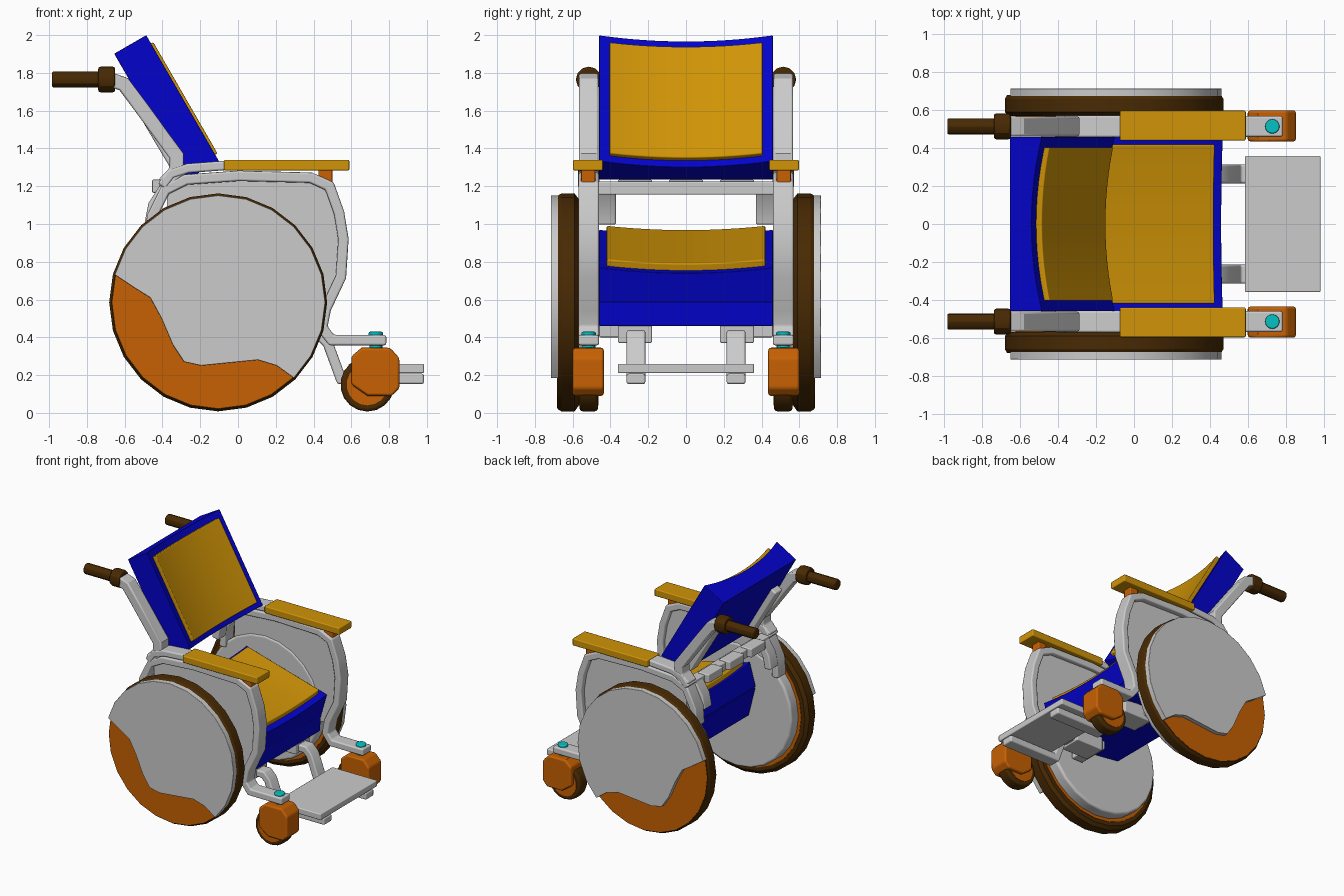
import bpy, bmesh, math
from mathutils import Matrix, Vector

if "Cube" in bpy.data.objects:
    bpy.data.objects.remove(bpy.data.objects["Cube"])


def material(name, rgb):
    m = bpy.data.materials.new(name)
    m.diffuse_color = (*rgb, 1)
    m.use_nodes = True
    m.node_tree.nodes["Principled BSDF"].inputs["Base Color"].default_value = m.diffuse_color
    return m


GRAY = material("frame gray", (0.60, 0.60, 0.60))
BLUE = material("fabric blue", (0.001, 0.001, 0.60))
YELLOW = material("cushion yellow", (0.63, 0.295, 0.002))
ORANGE = material("orange", (0.57, 0.12, 0.001))
BROWN = material("rubber brown", (0.066, 0.023, 0.001))
CYAN = material("bolt cyan", (0.001, 0.54, 0.55))


def finish(name, bm, mat, bevel=0.0):
    bmesh.ops.recalc_face_normals(bm, faces=bm.faces)
    mesh = bpy.data.meshes.new(name)
    bm.to_mesh(mesh)
    bm.free()
    mesh.materials.append(mat)
    ob = bpy.data.objects.new(name, mesh)
    bpy.context.collection.objects.link(ob)
    ob.location.x = 0.005
    if bevel:
        b = ob.modifiers.new("bevel", 'BEVEL')
        b.width = bevel
        b.segments = 2
        b.limit_method = 'ANGLE'
        b.angle_limit = math.radians(40)
        b.harden_normals = True
    return ob


def loft(name, rings, mat, bevel=0.0, closed=False):
    """Join equal-length rings of points into a skin, capped unless closed."""
    bm = bmesh.new()
    vs = [[bm.verts.new(p) for p in r] for r in rings]
    n = len(vs[0])
    for i in range(len(vs) if closed else len(vs) - 1):
        a, b = vs[i], vs[(i + 1) % len(vs)]
        for k in range(n):
            bm.faces.new((a[k], a[(k + 1) % n], b[(k + 1) % n], b[k]))
    if not closed:
        bm.faces.new(vs[0])
        bm.faces.new(vs[-1])
    return finish(name, bm, mat, bevel)


def prism(name, outline, y0, y1, mat, bevel=0.0):
    """Extrude an xz outline along y."""
    return loft(name, [[(x, y, z) for x, z in outline] for y in (y0, y1)], mat, bevel)


def box(name, x0, x1, y0, y1, z0, z1, mat, bevel=0.008):
    return prism(name, [(x0, z0), (x1, z0), (x1, z1), (x0, z1)], y0, y1, mat, bevel)


def tube(name, path, y, width, depth, mat=GRAY):
    """Sweep a flat bar along an xz path with mitred corners."""
    pts = [Vector(p) for p in path]
    rings = []
    for i, p in enumerate(pts):
        a = (p - pts[i - 1]).normalized() if i else None
        b = (pts[i + 1] - p).normalized() if i < len(pts) - 1 else None
        t = (a + b).normalized() if a and b else (a or b)
        n = Vector((-t.y, t.x))
        h = width / 2 / (max(0.6, t.dot(a)) if a else 1)
        p0, p1 = p - n * h, p + n * h
        rings.append([(p0.x, y - depth / 2, p0.y), (p1.x, y - depth / 2, p1.y),
                      (p1.x, y + depth / 2, p1.y), (p0.x, y + depth / 2, p0.y)])
    return loft(name, rings, mat, 0.012)


def cylinder(name, loc, r, length, axis, mat, segs=16, bevel=0.0):
    bm = bmesh.new()
    rot = {'x': Matrix.Rotation(math.pi / 2, 4, 'Y'),
           'y': Matrix.Rotation(math.pi / 2, 4, 'X'), 'z': Matrix()}[axis]
    bmesh.ops.create_cone(bm, cap_ends=True, segments=segs, radius1=r, radius2=r,
                          depth=length, matrix=Matrix.Translation(loc) @ rot)
    return finish(name, bm, mat, bevel)


def lathe_ring(name, cx, cz, profile, mat, segs):
    """Spin a closed (radius, y) profile about a y axis."""
    rings = []
    for i in range(segs):
        a = 2 * math.pi * i / segs
        rings.append([(cx + r * math.cos(a), y, cz + r * math.sin(a)) for r, y in profile])
    return loft(name, rings, mat, 0, True)


def pad(name, origin, d, n, s0, s1, top, bottom, half, mat, sag, bevel=0.008):
    """Slab along direction d whose upper face is hollowed across its width."""
    o, d, n = Vector(origin), Vector(d).normalized(), Vector(n).normalized()
    rings = []
    for i in range(13):
        y = half * (i / 6 - 1)
        dip = sag * (1 - (y / 0.46) ** 2)
        c = [o + d * s0 + n * bottom, o + d * s1 + n * bottom,
             o + d * s1 + n * (top - dip), o + d * s0 + n * (top - dip)]
        rings.append([(p.x, y, p.y) for p in c])
    return loft(name, rings, mat, bevel)


# Backrest shell and cushion
bd, bn = (0.5, -0.866), (0.866, 0.5)
pad("backrest", (-0.49, 2.0), bd, bn, 0, 0.77, 0, -0.197, 0.46, BLUE, 0.065, 0.004)
pad("backrest_cushion", (-0.49, 2.0), bd, bn, 0.05, 0.73, 0.028, -0.09, 0.405, YELLOW, 0.06)

# Seat shell, cushion and base
sd, sn = (0.962, -0.271), (0.271, 0.962)
pad("seat", (-0.25, 0.97), sd, sn, 0, 0.742, 0, -0.19, 0.46, BLUE, 0.03, 0.004)
pad("seat_cushion", (-0.25, 0.97), sd, sn, 0.03, 0.69, 0.036, -0.08, 0.42, YELLOW, 0.028)
prism("seat_base", [(-0.30, 0.78), (0.41, 0.59), (0.40, 0.46), (-0.24, 0.54)],
      -0.46, 0.46, BLUE, 0.004)

# Rear cross bar with clamps
box("rear_cross_bar", -0.42, -0.34, -0.47, 0.47, 1.155, 1.225, GRAY)
for i, y in enumerate((-0.27, 0, 0.27)):
    box(f"cross_bar_clamp_{i}", -0.46, -0.36, y - 0.09, y + 0.09, 1.165, 1.235, GRAY)

# Footplate
box("footplate", 0.58, 0.98, -0.36, 0.36, 0.21, 0.26, GRAY)

WX, WZ, WR = -0.11, 0.585, 0.577
for s, side in ((1, "left"), (-1, "right")):
    Y = 0.515 * s
    # Side frame loop running down to the front caster
    tube(f"{side}_side_frame", [
        (-0.47, 0.90), (-0.46, 1.04), (-0.39, 1.18), (-0.28, 1.235), (0, 1.255),
        (0.38, 1.245), (0.48, 1.2), (0.53, 1.06), (0.553, 0.92), (0.54, 0.72),
        (0.46, 0.55), (0.44, 0.45), (0.49, 0.385), (0.78, 0.385)], Y, 0.055, 0.11)
    prism(f"{side}_side_panel", [
        (-0.38, 1.18), (-0.28, 1.235), (0, 1.255), (0.38, 1.245), (0.48, 1.2),
        (0.55, 0.92), (0.535, 0.72), (0.46, 0.55), (0.3, 0.48), (-0.3, 0.55),
        (-0.38, 0.8)], 0.49 * s, 0.53 * s, GRAY)
    # Back post, backrest strut, arm support and rear bracket
    tube(f"{side}_back_post", [(-0.68, 1.765), (-0.61, 1.74), (-0.52, 1.62), (-0.33, 1.36),
                               (-0.33, 1.28), (-0.40, 1.21)], Y, 0.075, 0.105)
    tube(f"{side}_backrest_strut", [(-0.55, 1.67), (-0.31, 1.265)], 0.37 * s, 0.06, 0.09)
    tube(f"{side}_arm_support", [(-0.41, 1.20), (-0.36, 1.265), (-0.27, 1.295),
                                 (-0.07, 1.31)], Y, 0.05, 0.115)
    tube(f"{side}_rear_bracket", [(-0.38, 1.21), (-0.45, 1.10), (-0.47, 1.0)],
         0.42 * s, 0.06, 0.10)
    # Push handle
    cylinder(f"{side}_grip", (-0.85, Y, 1.765), 0.042, 0.28, 'x', BROWN, 12, 0.008)
    cylinder(f"{side}_grip_collar", (-0.70, Y, 1.765), 0.068, 0.09, 'x', BROWN, 12, 0.012)
    # Armrest
    box(f"{side}_armrest", -0.08, 0.585, 0.44 * s, 0.598 * s, 1.283, 1.34, YELLOW)
    box(f"{side}_armrest_post", 0.42, 0.495, 0.48 * s, 0.555 * s, 1.2, 1.29, ORANGE)

    # Main wheel: tyre, rim, inner drum, axle
    lathe_ring(f"{side}_tyre", WX, WZ, [
        (0.50, 0.57 * s), (0.55, 0.57 * s), (WR, 0.59 * s), (WR, 0.66 * s),
        (0.565, 0.68 * s), (0.50, 0.68 * s)], BROWN, 24)
    cylinder(f"{side}_rim", (WX, 0.632 * s, WZ), 0.56, 0.10, 'y', ORANGE, 24)
    lathe_ring(f"{side}_rim_inner_ring", WX, WZ, [
        (0.44, 0.566 * s), (0.52, 0.566 * s), (0.52, 0.60 * s), (0.44, 0.60 * s)], ORANGE, 24)
    cylinder(f"{side}_inner_drum", (WX, 0.54 * s, WZ), 0.495, 0.12, 'y', GRAY, 24, 0.02)

    # Wheel cover with a wavy lower edge
    arc = [(WX + 0.567 * math.cos(math.radians(a)), WZ + 0.567 * math.sin(math.radians(a)))
           for a in range(-45, 166, 15)]
    wave = [(-0.655, 0.73), (-0.55, 0.66), (-0.47, 0.61), (-0.41, 0.50), (-0.35, 0.36),
            (-0.29, 0.27), (-0.2, 0.25), (0.1, 0.28), (0.2, 0.25)]
    prism(f"{side}_wheel_cover", arc + wave, 0.66 * s, 0.715 * s, GRAY, 0.01)

    # Front caster: tyre, hub, fork and bolt
    cylinder(f"{side}_caster_tyre", (0.68, Y, 0.15), 0.143, 0.10, 'y', BROWN, 18, 0.02)
    cylinder(f"{side}_caster_hub", (0.68, Y, 0.15), 0.11, 0.106, 'y', ORANGE, 18)
    prism(f"{side}_caster_fork", [
        (0.595, 0.15), (0.68, 0.09), (0.81, 0.09), (0.85, 0.13), (0.85, 0.29),
        (0.80, 0.345), (0.65, 0.345), (0.595, 0.30)], 0.435 * s, 0.60 * s, ORANGE, 0.015)
    cylinder(f"{side}_caster_bolt", (0.725, Y, 0.37), 0.034, 0.09, 'z', CYAN, 16)
    cylinder(f"{side}_bolt_cap", (0.725, Y, 0.415), 0.038, 0.03, 'z', CYAN, 16, 0.008)

    # Footplate hanger and its mounts
    tube(f"{side}_foot_hanger", [(0.15, 0.41), (0.43, 0.41), (0.47, 0.37), (0.54, 0.18),
                                 (0.98, 0.18)], 0.265 * s, 0.055, 0.10)
    box(f"{side}_hanger_mount", 0.14, 0.38, 0.18 * s, 0.36 * s, 0.37, 0.48, GRAY)
    box(f"{side}_under_seat_bar", 0.10, 0.20, 0.20 * s, 0.46 * s, 0.40, 0.47, GRAY)

# Smooth the rounded parts while keeping corners crisp
for ob in bpy.data.objects:
    ob.select_set(True)
    bpy.context.view_layer.objects.active = ob
bpy.ops.object.shade_smooth_by_angle(angle=math.radians(30))
